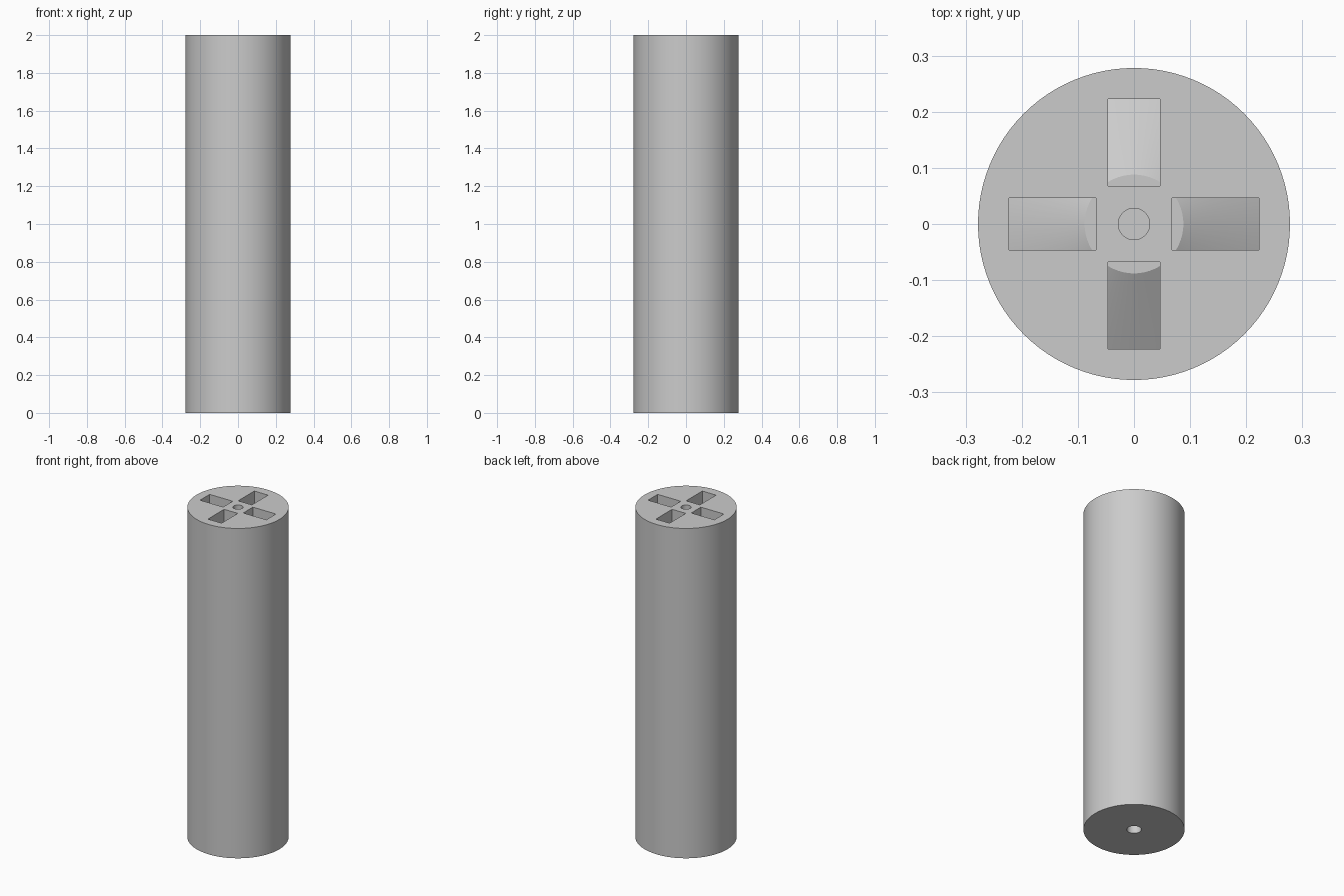
import bpy
import math

cube = bpy.data.objects.get("Cube")
if cube:
    bpy.data.objects.remove(cube, do_unlink=True)

RADIUS, HEIGHT = 0.278, 2.0
FLOOR = 1.85          # level of the deflector's flat top
TILT = math.radians(30)

grey = bpy.data.materials.new("light grey")
grey.use_nodes = True
grey.diffuse_color = (0.6, 0.6, 0.6, 1)
grey.node_tree.nodes["Principled BSDF"].inputs["Base Color"].default_value = (0.6, 0.6, 0.6, 1)


def frustum(name, r_low, r_high, low, high, sides=96):
    bpy.ops.mesh.primitive_cone_add(vertices=sides, radius1=r_low, radius2=r_high,
                                    depth=high - low, location=(0, 0, (low + high) / 2))
    obj = bpy.context.object
    obj.name = name
    obj.data.materials.append(grey)
    return obj


def box(name, size, location, turn):
    bpy.ops.mesh.primitive_cube_add(size=1, location=location, rotation=(0, 0, turn))
    obj = bpy.context.object
    obj.name = name
    obj.scale = size
    obj.data.materials.append(grey)
    return obj


def cut(target, cutter):
    cutter.hide_render = True
    bpy.context.view_layer.update()
    mod = target.modifiers.new("cut", "BOOLEAN")
    mod.operation = "DIFFERENCE"
    mod.solver = "EXACT"
    mod.object = cutter
    bpy.context.view_layer.objects.active = target
    bpy.ops.object.modifier_apply(modifier=mod.name)
    bpy.data.objects.remove(cutter, do_unlink=True)


def smooth(obj):
    bpy.ops.object.select_all(action="DESELECT")
    obj.select_set(True)
    bpy.context.view_layer.objects.active = obj
    bpy.ops.object.shade_smooth_by_angle(angle=math.radians(25))


# Main column
body = frustum("column_body", RADIUS, RADIUS, 0, HEIGHT)

# Four radial slots in the top
for i in range(4):
    turn = i * math.pi / 2
    middle = (0.145 * math.cos(turn), 0.145 * math.sin(turn), 1.93)
    cut(body, box("slot_cutter", (0.155, 0.092, 0.34), middle, turn))

# Small centre hole in the top and a wider bore in the base
cut(body, frustum("top_hole_cutter", 0.028, 0.028, FLOOR, HEIGHT + 0.1, 48))
cut(body, frustum("base_bore_cutter", 0.04, 0.04, -0.1, 0.6, 48))
smooth(body)

# Sloping floor of the slots: a cone with a flat top
low_radius, top_radius = 0.25, 0.088
drop = (low_radius - top_radius) * math.tan(TILT)
deflector = frustum("conical_slot_floor", low_radius, top_radius, FLOOR - drop, FLOOR - 0.001)
smooth(deflector)
